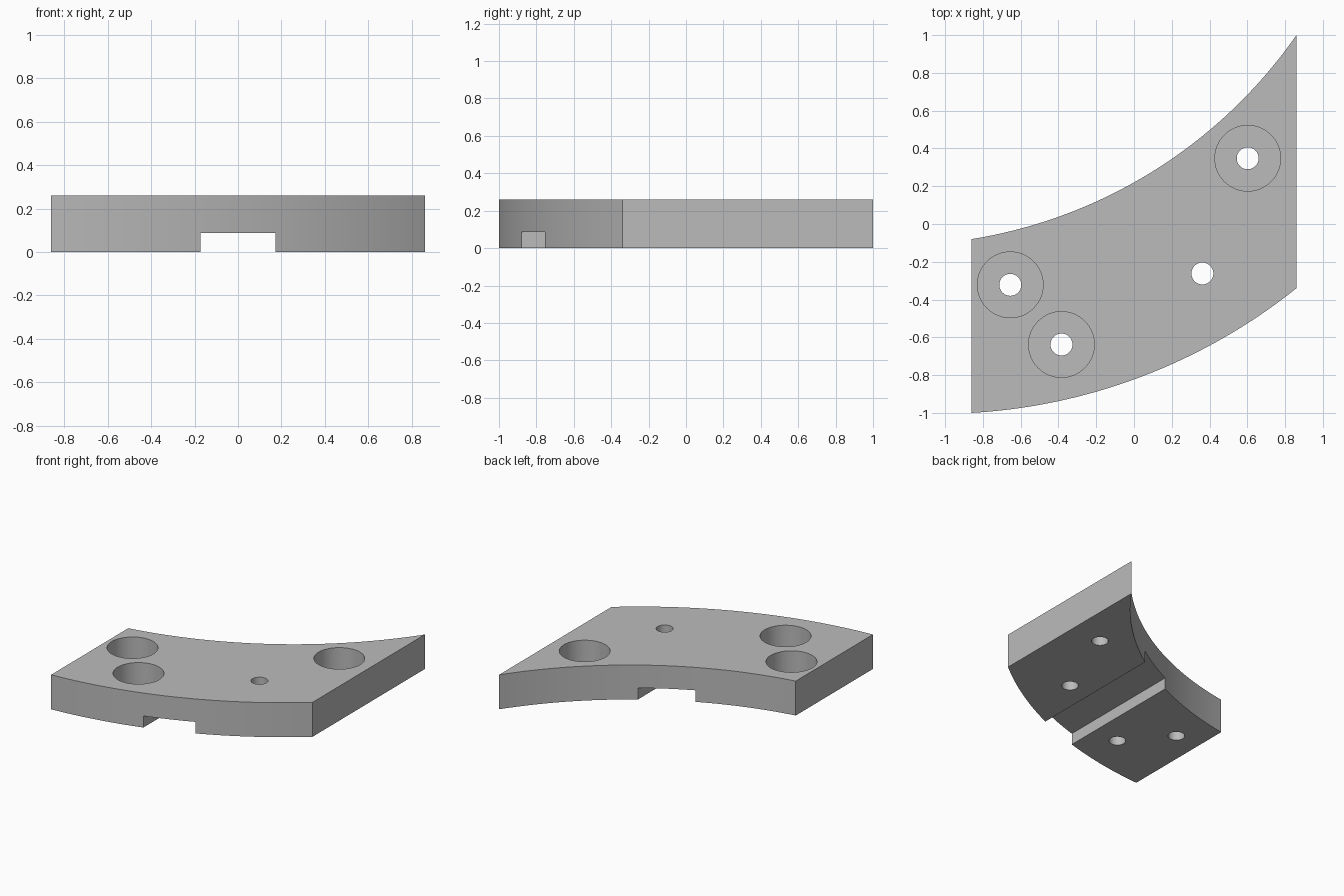
import bpy, bmesh, math
from mathutils import Vector

HEIGHT = 0.26
SLOT_HEIGHT = 0.087
SLOT_HALF = 0.173
HOLE_R, BORE_R = 0.058, 0.174

cube = bpy.data.objects.get("Cube")
if cube:
    bpy.data.objects.remove(cube, do_unlink=True)

grey = bpy.data.materials.new("plain grey")
grey.use_nodes = True
GREY = (0.5, 0.5, 0.5, 1)
grey.diffuse_color = GREY
grey.node_tree.nodes["Principled BSDF"].inputs["Base Color"].default_value = GREY


def arc(a, b, c, steps=40):
    """Points of the circular arc running from a through b to c."""
    a, b, c = Vector(a), Vector(b), Vector(c)
    u, v = b - a, c - a
    d = 2 * (u.x * v.y - u.y * v.x)
    centre = a + Vector((v.y * u.dot(u) - u.y * v.dot(v),
                         u.x * v.dot(v) - v.x * u.dot(u))) / d
    r = (a - centre).length
    t0 = math.atan2(a.y - centre.y, a.x - centre.x)
    t1 = math.atan2(c.y - centre.y, c.x - centre.x)
    angles = [t0 + (t1 - t0) * i / steps for i in range(steps + 1)]
    return [(centre.x + r * math.cos(t), centre.y + r * math.sin(t)) for t in angles]


def make_object(name, bm):
    bmesh.ops.recalc_face_normals(bm, faces=bm.faces)
    mesh = bpy.data.meshes.new(name)
    bm.to_mesh(mesh)
    bm.free()
    mesh.materials.append(grey)
    obj = bpy.data.objects.new(name, mesh)
    bpy.context.collection.objects.link(obj)
    return obj


def cut(target, bm):
    """Subtract a temporary solid from the target."""
    cutter = make_object("cutter", bm)
    cutter.hide_render = True
    mod = target.modifiers.new("cut", "BOOLEAN")
    mod.operation, mod.solver, mod.object = "DIFFERENCE", "EXACT", cutter
    bpy.context.view_layer.objects.active = target
    bpy.ops.object.modifier_apply(modifier=mod.name)
    bpy.data.objects.remove(cutter, do_unlink=True)


def drill(target, x, y, radius, z0, z1):
    bm = bmesh.new()
    bmesh.ops.create_cone(bm, cap_ends=True, segments=64, radius1=radius,
                          radius2=radius, depth=z1 - z0)
    bmesh.ops.translate(bm, verts=bm.verts, vec=(x, y, (z0 + z1) / 2))
    cut(target, bm)


# Plate: two curved long edges joined by straight ends
front_edge = arc((-0.86, -1), (0, -0.823), (0.86, -0.34))
back_edge = arc((-0.86, -0.08), (0, 0.22), (0.86, 1))
bm = bmesh.new()
base = bm.faces.new([bm.verts.new((x, y, 0)) for x, y in front_edge + back_edge[::-1]])
top = bmesh.ops.extrude_face_region(bm, geom=[base])["geom"]
bmesh.ops.translate(bm, verts=[v for v in top if isinstance(v, bmesh.types.BMVert)],
                    vec=(0, 0, HEIGHT))
plate = make_object("curved_plate", bm)

# Slot across the underside
bm = bmesh.new()
bmesh.ops.create_cube(bm, size=2)
for v in bm.verts:
    v.co = (v.co.x * SLOT_HALF, v.co.y * 2, SLOT_HEIGHT if v.co.z > 0 else -SLOT_HEIGHT)
cut(plate, bm)

# Bolt holes, three of them counterbored from the top
for x, y, bored in ((-0.655, -0.322, True), (-0.384, -0.638, True),
                    (0.602, 0.348, True), (0.362, -0.262, False)):
    drill(plate, x, y, HOLE_R, -0.1, HEIGHT + 0.1)
    if bored:
        drill(plate, x, y, BORE_R, SLOT_HEIGHT, HEIGHT + 0.1)

# Smooth curved walls, sharp rims
bpy.ops.object.select_all(action="DESELECT")
plate.select_set(True)
bpy.context.view_layer.objects.active = plate
bpy.ops.object.shade_smooth_by_angle(angle=math.radians(30))
